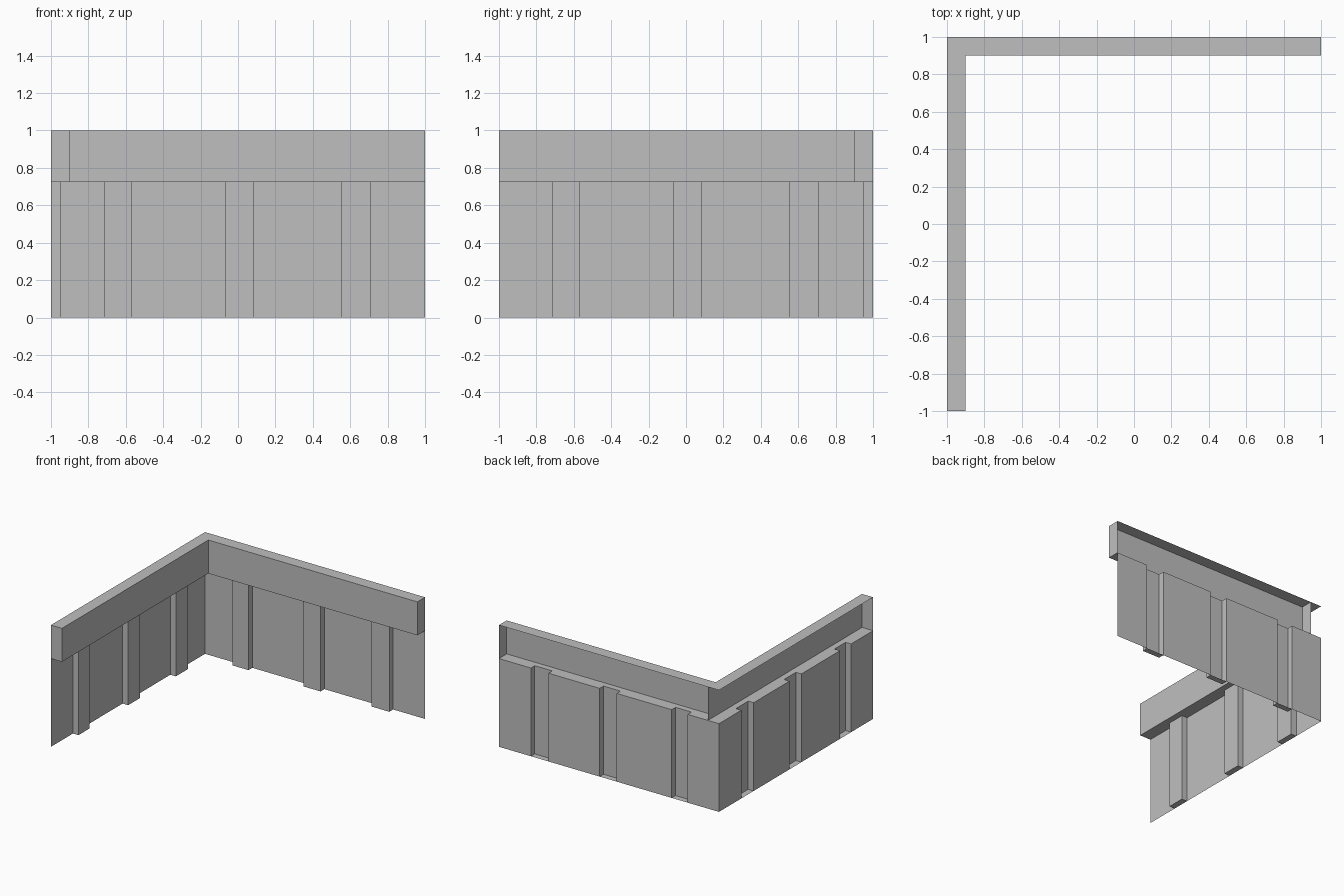
import bpy
import bmesh
from mathutils import Matrix, Vector

cube = bpy.data.objects.get("Cube")
if cube:
    bpy.data.objects.remove(cube)

GREY = (0.52, 0.52, 0.52, 1)
grey = bpy.data.materials.new("plain_grey")
grey.use_nodes = True
grey.diffuse_color = GREY
grey.node_tree.nodes["Principled BSDF"].inputs["Base Color"].default_value = GREY

BEAM_Z, TOP, BEAM_DEPTH, RIB_DEPTH = 0.725, 1.0, 0.1, 0.05
RIBS = [(-0.715, -0.57), (-0.07, 0.085), (0.55, 0.71)]

# Wall space: along the wall, depth into the room, height
BACK = Matrix(((1, 0, 0, 0), (0, -1, 0, 1), (0, 0, 1, 0), (0, 0, 0, 1)))
SIDE = Matrix(((0, 1, 0, -1), (1, 0, 0, 0), (0, 0, 1, 0), (0, 0, 0, 1)))
ROOM, UP, DOWN = Vector((0, 1, 0)), Vector((0, 0, 1)), Vector((0, 0, -1))


def build(name, space, faces):
    """Make an open shell from (points, facing) pairs given in wall space."""
    bm = bmesh.new()
    for points, facing in faces:
        face = bm.faces.new([bm.verts.new(space @ Vector(p)) for p in points])
        face.normal_update()
        if face.normal.dot(space.to_3x3() @ facing) < 0:
            face.normal_flip()
    bmesh.ops.remove_doubles(bm, verts=bm.verts, dist=0.0001)
    mesh = bpy.data.meshes.new(name)
    bm.to_mesh(mesh)
    bm.free()
    mesh.materials.append(grey)
    bpy.context.collection.objects.link(bpy.data.objects.new(name, mesh))


def rib_path(start, end):
    """Plan outline of the sheet, stepping into the room at each rib."""
    path = [(start, 0)]
    for a, b in RIBS:
        path += [(a, 0), (a, RIB_DEPTH), (b, RIB_DEPTH), (b, 0)]
    return path + [(end, 0)]


def wall(name, space, start, end, cap):
    # Ribbed sheet, with closed rib feet
    path = rib_path(-1, 1)
    sheet = []
    for (a, da), (b, db) in zip(path, path[1:]):
        facing = ROOM if da == db else Vector((da - db, 0, 0))
        sheet.append(([(a, da, 0), (b, db, 0), (b, db, BEAM_Z), (a, da, BEAM_Z)], facing))
    for a, b in RIBS:
        sheet.append(([(a, 0, 0), (b, 0, 0), (b, RIB_DEPTH, 0), (a, RIB_DEPTH, 0)], DOWN))
    build(name + "_ribbed_sheet", space, sheet)

    # Top beam, open on its outer side, with an underside notched over the ribs
    d = BEAM_DEPTH
    under = [(t, y, BEAM_Z) for t, y in rib_path(start, end) + [(end, d), (start, d)]]
    build(name + "_top_beam", space, [
        ([(start, d, BEAM_Z), (end, d, BEAM_Z), (end, d, TOP), (start, d, TOP)], ROOM),
        ([(start, 0, TOP), (end, 0, TOP), (end, d, TOP), (start, d, TOP)], UP),
        ([(cap, 0, BEAM_Z), (cap, d, BEAM_Z), (cap, d, TOP), (cap, 0, TOP)], Vector((cap, 0, 0))),
        (under, DOWN),
    ])


wall("back_wall", BACK, -1 + BEAM_DEPTH, 1, 1)
wall("side_wall", SIDE, -1, 1, -1)
